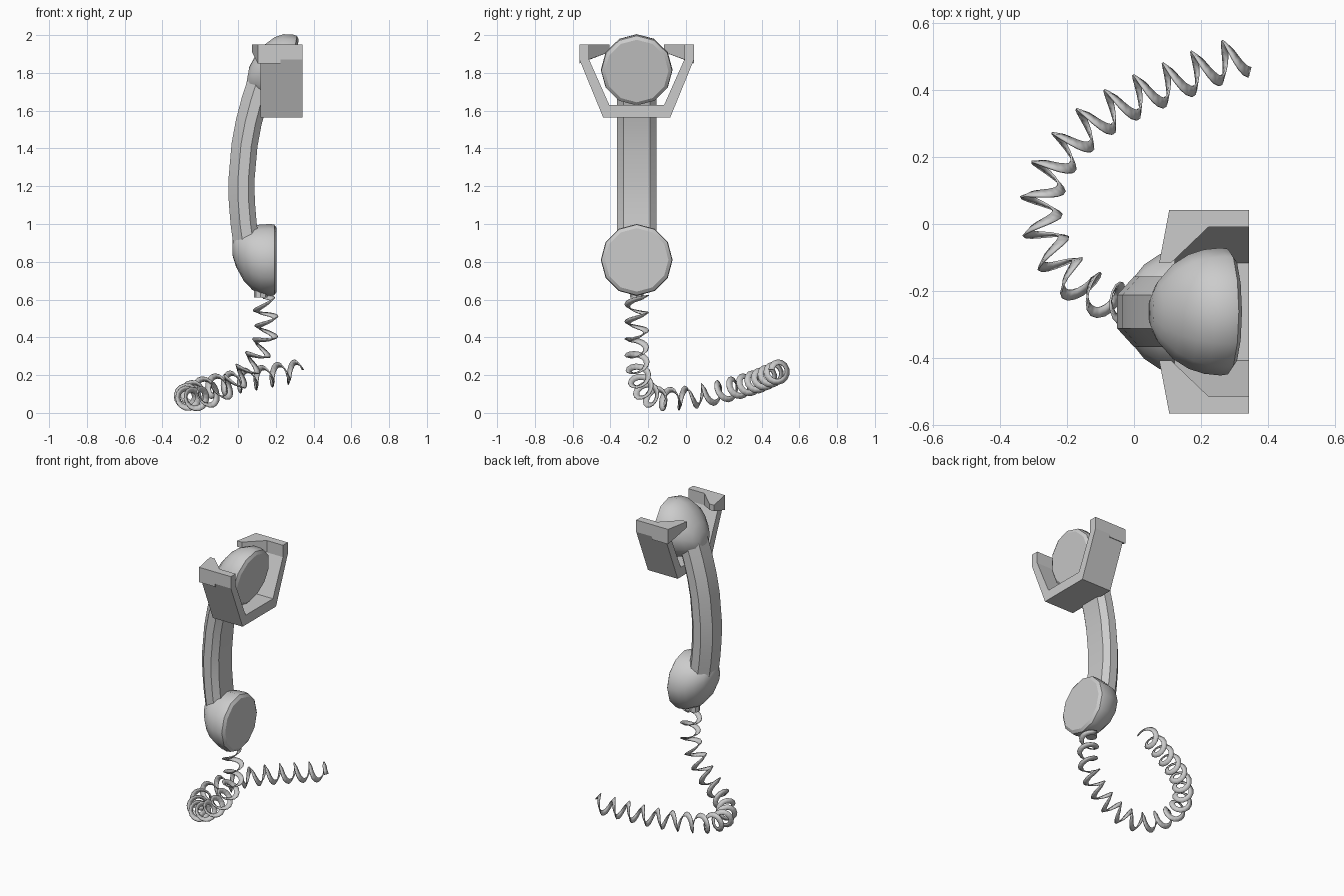
import bpy, math
from mathutils import Vector, Quaternion

if "Cube" in bpy.data.objects:
    bpy.data.objects.remove(bpy.data.objects["Cube"])

CY = -0.261                                   # centre plane of the handset
M = Vector((0.2475, 0, 1.31))                 # middle of the handset
D = Vector((math.sin(math.radians(5)), 0, math.cos(math.radians(5))))


def mirror(p):
    """Reflect a point from the mouth end to the ear end."""
    p = Vector(p)
    return p - 2 * (p - M).dot(D) * D


def add_mesh(name, verts, faces, smooth=None):
    me = bpy.data.meshes.new(name)
    me.from_pydata([tuple(v) for v in verts], [], faces)
    ob = bpy.data.objects.new(name, me)
    bpy.context.collection.objects.link(ob)
    bpy.context.view_layer.objects.active = ob
    bpy.ops.object.select_all(action='DESELECT')
    ob.select_set(True)
    bpy.ops.object.mode_set(mode='EDIT')
    bpy.ops.mesh.select_all(action='SELECT')
    bpy.ops.mesh.normals_make_consistent(inside=False)
    bpy.ops.object.mode_set(mode='OBJECT')
    if smooth:
        bpy.ops.object.shade_smooth_by_angle(angle=math.radians(smooth))
    return ob


def loft(name, rings, smooth=None, caps=True):
    n = len(rings[0])
    verts = [v for r in rings for v in r]
    faces = [(i * n + j, i * n + (j + 1) % n, (i + 1) * n + (j + 1) % n, (i + 1) * n + j)
             for i in range(len(rings) - 1) for j in range(n)]
    if caps:
        faces += [tuple(range(n)), tuple(range(len(verts) - n, len(verts)))]
    return add_mesh(name, verts, faces, smooth)


def spline(pts, steps):
    """Catmull-Rom curve through the points."""
    p = [Vector(q) for q in pts]
    p = [2 * p[0] - p[1]] + p + [2 * p[-1] - p[-2]]
    out = []
    for i in range(1, len(p) - 2):
        a, b, c, d = p[i - 1:i + 3]
        for k in range(steps):
            t = k / steps
            out.append(0.5 * (2 * b + (c - a) * t + (2 * a - 5 * b + 4 * c - d) * t * t
                              + (3 * b - a - 3 * c + d) * t ** 3))
    return out + [p[-2]]


# Mouthpiece and earpiece bowls: (x, centre z, radius), skewed toward the grip
bowl = [(-0.028, 0.875, 0.045), (-0.01, 0.862, 0.09), (0.03, 0.84, 0.14),
        (0.075, 0.822, 0.17), (0.12, 0.812, 0.185), (0.17, 0.81, 0.19),
        (0.192, 0.81, 0.187), (0.205, 0.81, 0.168)]
rings = [[Vector((x, CY + r * math.sin(j * math.pi / 6), z + r * math.cos(j * math.pi / 6)))
          for j in range(12)] for x, z, r in bowl]
loft("mouthpiece", rings, 35)
loft("earpiece", [[mirror(v) for v in r] for r in rings], 35)

# Curved grip with an eight-sided section (depth, half width)
half = [(0.045, 0.90), (0.031, 1.0), (0.021, 1.12), (0.02, 1.24)]
path = [Vector((x, 0, z)) for x, z in half]
path += [mirror(p) for p in reversed(path)]
section = [(-0.07, 0.05), (-0.02, 0.105), (0.035, 0.105), (0.068, 0.07)]
section += [(d, -w) for d, w in reversed(section)]
rings = []
for i, p in enumerate(path):
    t = (path[min(i + 1, 7)] - path[max(i - 1, 0)]).normalized()
    side = Vector((t.z, 0, -t.x))
    rings.append([p + side * d + Vector((0, CY + w, 0)) for d, w in section])
loft("grip", rings, 40)

# Cradle: U-shaped bracket extruded along x
outer = [(0.303, 1.95), (0.303, 1.87), (0.178, 1.565)]
inner = [(0.252, 1.95), (0.252, 1.87), (0.145, 1.63)]
outline = (outer + [(-y, z) for y, z in reversed(outer)]
           + [(-y, z) for y, z in inner] + list(reversed(inner)))
n = len(outline)
verts = [(x, CY + y, z) for x in (0.12, 0.342) for y, z in outline]
faces = [(i, (i + 1) % n, (i + 1) % n + n, i + n) for i in range(n)]
strip = [(i, i + 1, n - 2 - i, n - 1 - i) for i in range(5)]
faces += strip + [tuple(k + n for k in f) for f in strip]
add_mesh("cradle", verts, faces)

# Pointed hooks at the back of the cradle: (x, half width, bottom z)
hook = [(0.105, 0.303, 1.85), (0.075, 0.145, 1.91), (0.11, 0.145, 1.91),
        (0.225, 0.255, 1.87), (0.225, 0.303, 1.85)]
for s, label in ((1, "right"), (-1, "left")):
    loft("hook_" + label, [[(x, CY + s * y, 1.95) for x, y, z in hook],
                           [(x, CY + s * y, z) for x, y, z in hook]])

# Cord collar under the mouthpiece
loft("cord_collar", [[(0.12 + 0.035 * math.cos(a * math.pi / 4),
                       CY + 0.035 * math.sin(a * math.pi / 4), z) for a in range(8)]
                     for z in (0.61, 0.66)], 40)

# Coiled cord: flat ribbon wound round a curved path
route = [(0.13, -0.261, 0.615), (0.15, -0.261, 0.5), (0.145, -0.261, 0.4),
         (0.10, -0.26, 0.3), (0.02, -0.25, 0.2), (-0.08, -0.225, 0.125),
         (-0.18, -0.165, 0.08), (-0.25, -0.07, 0.074), (-0.278, 0.04, 0.085),
         (-0.25, 0.155, 0.105), (-0.18, 0.25, 0.13), (-0.09, 0.325, 0.15),
         (0.02, 0.385, 0.17), (0.13, 0.43, 0.19), (0.23, 0.47, 0.208), (0.33, 0.50, 0.222)]
curve = spline(route, 24)
dist = [0.0]
for a, b in zip(curve, curve[1:]):
    dist.append(dist[-1] + (b - a).length)
turns, per_turn = round(dist[-1] / 0.092), 14
count = turns * per_turn
verts, k = [], 0
tangent, u = Vector((0, 0, -1)), Vector((0, 1, 0))
for i in range(count + 1):
    d = dist[-1] * i / count
    while k < len(dist) - 2 and dist[k + 1] < d:
        k += 1
    p = curve[k].lerp(curve[k + 1], (d - dist[k]) / (dist[k + 1] - dist[k]))
    t = (curve[k + 1] - curve[k]).normalized()
    u = tangent.rotation_difference(t) @ u    # carry the frame along without twist
    tangent = t
    radial = Quaternion(t, 2 * math.pi * i / per_turn) @ u
    verts += [p + radial * 0.036 + t * 0.008, p + radial * 0.064 - t * 0.008]
faces = [(2 * i, 2 * i + 1, 2 * i + 3, 2 * i + 2) for i in range(count)]
cord = add_mesh("coiled_cord", verts, faces, 60)
mod = cord.modifiers.new("thickness", 'SOLIDIFY')
mod.thickness, mod.offset = 0.006, 0
